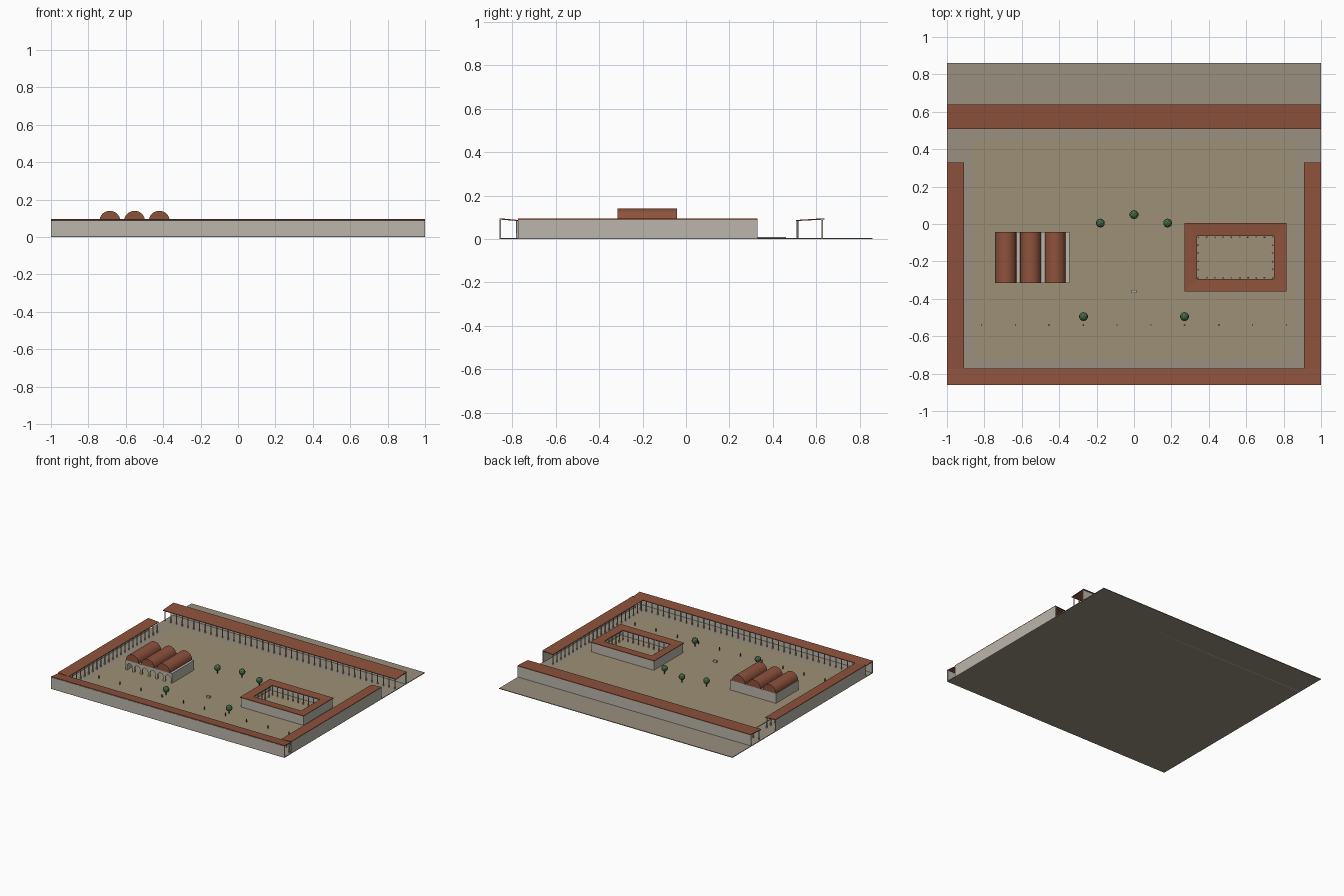
import bpy, bmesh
from math import pi, cos, sin
from mathutils import Matrix, Vector

if "Cube" in bpy.data.objects:
    bpy.data.objects.remove(bpy.data.objects["Cube"])


def mat(name, rgb):
    m = bpy.data.materials.new(name)
    m.diffuse_color = (*rgb, 1)
    m.use_nodes = True
    m.node_tree.nodes["Principled BSDF"].inputs["Base Color"].default_value = m.diffuse_color
    return m


EARTH = mat("earth", (0.32, 0.28, 0.21))
PAVING = mat("paving", (0.34, 0.28, 0.18))
STONE = mat("stone", (0.50, 0.47, 0.41))
TILE = mat("roof_tile", (0.27, 0.085, 0.045))
LEAF = mat("leaf", (0.06, 0.14, 0.06))
BARK = mat("bark", (0.12, 0.07, 0.04))
BRONZE = mat("bronze", (0.10, 0.08, 0.05))


def finish(bm, name, material, smooth=False):
    bmesh.ops.recalc_face_normals(bm, faces=bm.faces[:])
    me = bpy.data.meshes.new(name)
    bm.to_mesh(me)
    bm.free()
    me.materials.append(material)
    if smooth:
        for p in me.polygons:
            p.use_smooth = len(p.vertices) == 4
    ob = bpy.data.objects.new(name, me)
    bpy.context.collection.objects.link(ob)
    return ob


def boxes(name, material, *specs):
    """Each spec is (x0, x1, y0, y1, z0, z1)."""
    bm = bmesh.new()
    for x0, x1, y0, y1, z0, z1 in specs:
        m = Matrix.Translation(((x0 + x1) / 2, (y0 + y1) / 2, (z0 + z1) / 2))
        m = m @ Matrix.Diagonal((x1 - x0, y1 - y0, z1 - z0, 1))
        bmesh.ops.create_cube(bm, size=1, matrix=m)
    return finish(bm, name, material)


def columns(name, points, r, z0, z1, material=STONE):
    bm = bmesh.new()
    for x, y in points:
        bmesh.ops.create_cone(bm, cap_ends=True, segments=8, radius1=r, radius2=r * 0.85,
                              depth=z1 - z0, matrix=Matrix.Translation((x, y, (z0 + z1) / 2)))
    return finish(bm, name, material, True)


def prism(name, material, profiles, start, along, smooth=False):
    """Extrude closed 3D profiles along a vector."""
    bm = bmesh.new()
    for pts in profiles:
        f = bm.faces.new([bm.verts.new(Vector(p) + Vector(start)) for p in pts])
        ext = bmesh.ops.extrude_face_region(bm, geom=[f])
        bmesh.ops.translate(bm, vec=along, verts=[v for v in ext["geom"] if isinstance(v, bmesh.types.BMVert)])
    return finish(bm, name, material, smooth)


def spread(a, b, n):
    return [a + (b - a) * i / (n - 1) for i in range(n)]


G = 0.005   # ground level
P = 0.009   # paving level
boxes("ground", EARTH, (-1, 1, -0.86, 0.86, 0, G))
boxes("paved_court", PAVING, (-0.86, 0.86, -0.72, 0.46, 0.001, P))


# Stoas along x: back wall, sloping roof, colonnade
def stoa_x(name, outer, inner, wall, col, n):
    s = 1 if outer > inner else -1
    boxes(name + "_wall", STONE, (-1, 1, min(wall, wall - s * .008), max(wall, wall - s * .008), 0, 0.089))
    prism(name + "_roof", TILE, [[(0, outer, .096), (0, inner, .088), (0, inner, .083), (0, outer, .090)]],
          (-1, 0, 0), (2, 0, 0))
    columns(name + "_columns", [(x, col) for x in spread(-0.985, 0.985, n)], 0.0045, G, 0.085)


stoa_x("north_stoa", 0.638, 0.507, 0.632, 0.514, 41)
stoa_x("south_stoa", -0.86, -0.773, -0.86, -0.780, 41)

# Side stoas along y
for side, s in (("west", -1), ("east", 1)):
    boxes(side + "_stoa_wall", STONE, (min(s, s * .992), max(s, s * .992), -0.775, 0.33, 0, 0.089))
    prism(side + "_stoa_roof", TILE, [[(s, 0, .095), (s * .91, 0, .088), (s * .91, 0, .083), (s, 0, .089)]],
          (0, -0.775, 0), (0, 1.105, 0))
    columns(side + "_stoa_columns", [(s * 0.917, y) for y in spread(-0.765, 0.32, 23)], 0.0045, G, 0.085)

# Vaulted hall: arcaded front, plain walls, three barrel vaults
X0, X1, Y0, Y1, H = -0.742, -0.346, -0.315, -0.042, 0.084
boxes("hall_walls", STONE, (X0, X0 + .01, Y0 + .01, Y1, G, H), (X1 - .01, X1, Y0 + .01, Y1, G, H),
      (X0, X1, Y1 - .01, Y1, G, H), (X0, X1, Y0 + .01, Y1, H - .008, H))
bay = (X1 - X0) / 6
outline = [(X0, 0, H), (X0, 0, G)]
for i in range(6):
    cx, r = X0 + bay * (i + .5), 0.024
    outline.append((cx - r, 0, G))
    outline += [(cx - r * cos(a), 0, 0.04 + r * sin(a)) for a in spread(0, pi, 11)]
    outline.append((cx + r, 0, G))
outline += [(X1, 0, G), (X1, 0, H)]
prism("hall_arcade", STONE, [outline], (0, Y0, 0), (0, .01, 0))
prism("hall_vaults", TILE,
      [[(c + .056 * cos(a), 0, H + .056 * sin(a)) for a in spread(0, pi, 17)]
       for c in (-0.685, -0.553, -0.421)], (0, Y0, 0), (0, Y1 - Y0, 0), True)

# Courtyard building: outer walls, ring roof, inner peristyle
A0, A1, B0, B1 = 0.275, 0.81, -0.357, 0.0
boxes("courtyard_walls", STONE, (A0, A1, B0, B0 + .008, G, .08), (A0, A1, B1 - .008, B1, G, .08),
      (A0, A0 + .008, B0, B1, G, .08), (A1 - .008, A1, B0, B1, G, .08))
bm = bmesh.new()
levels = []
for (a0, a1, b0, b1), z in (((.27, .815, -.362, .005), .086), ((.338, .748, -.293, -.064), .082),
                            ((.338, .748, -.293, -.064), .076), ((.27, .815, -.362, .005), .080)):
    levels.append([bm.verts.new((x, y, z)) for x, y in ((a0, b0), (a1, b0), (a1, b1), (a0, b1))])
for k in range(4):
    u, v = levels[k], levels[(k + 1) % 4]
    for i in range(4):
        j = (i + 1) % 4
        bm.faces.new((u[i], u[j], v[j], v[i]))
finish(bm, "courtyard_roof", TILE)
pts = [(x, y) for x in spread(.344, .742, 10) for y in (-.287, -.07)]
pts += [(x, y) for y in spread(-.287, -.07, 6)[1:-1] for x in (.344, .742)]
columns("courtyard_columns", pts, 0.0045, G, 0.078)

# Trees
trees = [(-.18, .005), (0, .05), (.18, .005), (-.27, -.495), (.27, -.495)]
columns("tree_trunks", trees, 0.004, P, 0.04, BARK)
bm = bmesh.new()
for x, y in trees:
    bmesh.ops.create_icosphere(bm, subdivisions=2, radius=0.024, matrix=Matrix.Translation((x, y, 0.052)))
finish(bm, "tree_crowns", LEAF)

# Row of small posts and the altar
columns("posts", [(x, -.54) for x in spread(-.815, .815, 10)], 0.004, P, 0.033, BRONZE)
boxes("altar", STONE, (-.014, .014, -.368, -.352, P, .024))
